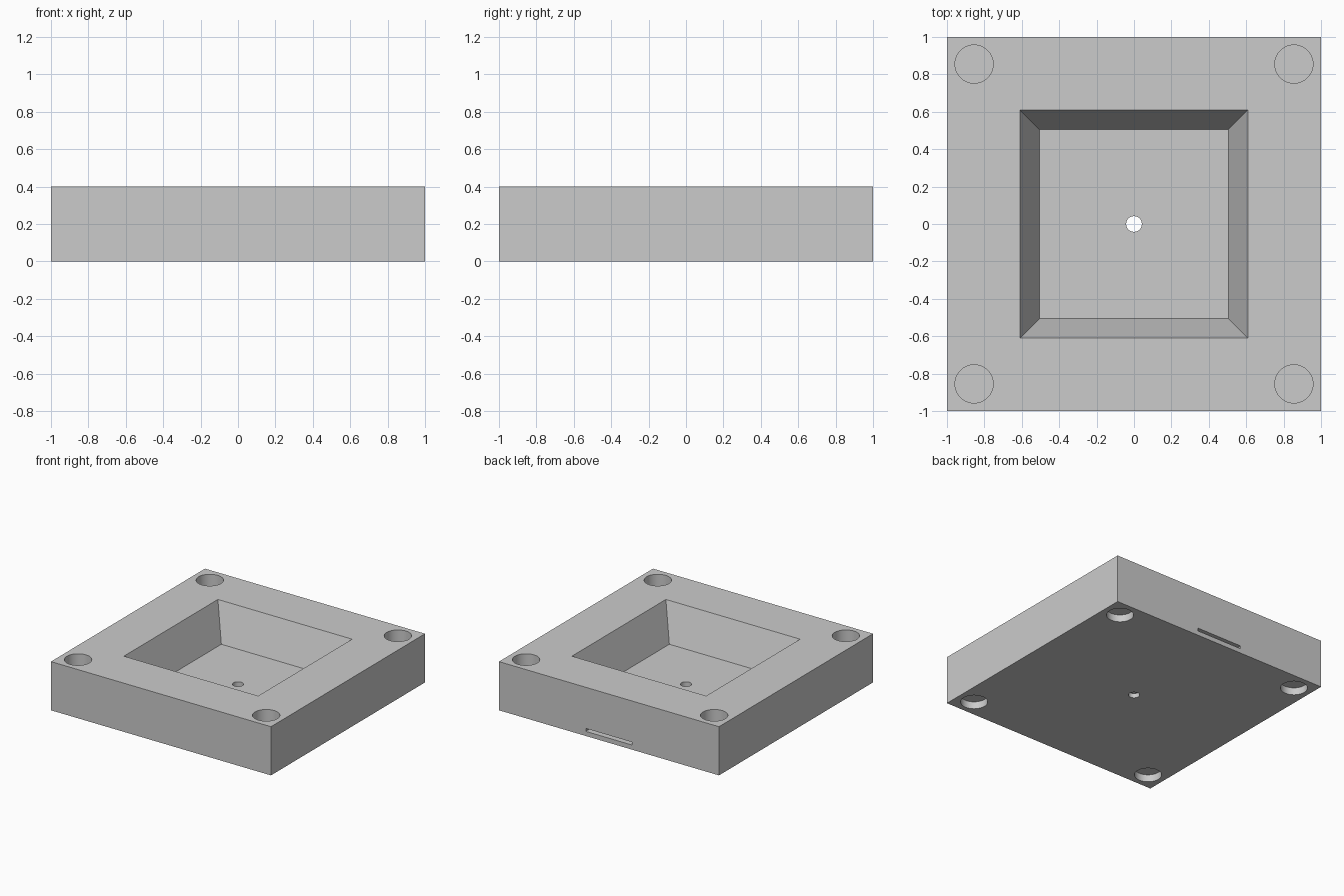
import bpy
import bmesh
import math

default = bpy.data.objects.get("Cube")
if default:
    bpy.data.objects.remove(default, do_unlink=True)

grey = bpy.data.materials.new("grey")
grey.use_nodes = True
colour = (0.6, 0.6, 0.6, 1)
grey.diffuse_color = colour
grey.node_tree.nodes["Principled BSDF"].inputs["Base Color"].default_value = colour


def add_object(name, bm):
    mesh = bpy.data.meshes.new(name)
    bm.to_mesh(mesh)
    bm.free()
    mesh.materials.append(grey)
    obj = bpy.data.objects.new(name, mesh)
    bpy.context.collection.objects.link(obj)
    return obj


def prism(name, sides, r_low, r_high, z_low, z_high, x=0, y=0, turn=0):
    """Upright prism or frustum; radii are to the corners."""
    bm = bmesh.new()
    bmesh.ops.create_cone(bm, cap_ends=True, segments=sides, radius1=r_low,
                          radius2=r_high, depth=z_high - z_low)
    bmesh.ops.rotate(bm, verts=bm.verts, matrix=Matrix.Rotation(turn, 3, "Z"))
    bmesh.ops.translate(bm, verts=bm.verts, vec=(x, y, (z_low + z_high) / 2))
    return add_object(name, bm)


def square_frustum(name, half_low, half_high, z_low, z_high):
    root = math.sqrt(2)
    return prism(name, 4, half_low * root, half_high * root, z_low, z_high,
                 turn=math.pi / 4)


from mathutils import Matrix

HEIGHT, FLOOR = 0.4, 0.1
POCKET_LOW, POCKET_HIGH = 0.505, 0.61
OVER = 0.05  # how far cutters poke out of the block

block = square_frustum("block", 1, 1, 0, HEIGHT)

# Tapered pocket, continued above the top at the same slope
slope = (POCKET_HIGH - POCKET_LOW) / (HEIGHT - FLOOR)
cutters = [square_frustum("pocket_cutter", POCKET_LOW, POCKET_HIGH + slope * OVER,
                          FLOOR, HEIGHT + OVER)]

# Centre hole through the floor
cutters.append(prism("centre_hole_cutter", 48, 0.042, 0.042, -OVER, FLOOR + OVER))

# Blind corner holes in the top and shallow recesses underneath
for x in (-0.855, 0.855):
    for y in (-0.855, 0.855):
        cutters.append(prism("top_hole_cutter", 64, 0.102, 0.102,
                             0.2, HEIGHT + OVER, x, y))
        cutters.append(prism("bottom_recess_cutter", 64, 0.102, 0.102,
                             -OVER, 0.06, x, y))

# Thin slot running in from the back, below the pocket floor
bm = bmesh.new()
bmesh.ops.create_cube(bm, size=1)
bmesh.ops.scale(bm, verts=bm.verts, vec=(0.42, 1.26, 0.024))
bmesh.ops.translate(bm, verts=bm.verts, vec=(0, 0.42, 0.05))
cutters.append(add_object("slot_cutter", bm))

# Cut everything out of the block
bpy.ops.object.select_all(action="DESELECT")
bpy.context.view_layer.objects.active = block
block.select_set(True)
for cutter in cutters:
    cutter.hide_render = True
    cut = block.modifiers.new(cutter.name, "BOOLEAN")
    cut.operation = "DIFFERENCE"
    cut.solver = "EXACT"
    cut.object = cutter
    bpy.ops.object.modifier_apply(modifier=cut.name)
    bpy.data.objects.remove(cutter, do_unlink=True)

bpy.ops.object.shade_smooth_by_angle(angle=math.radians(15))
